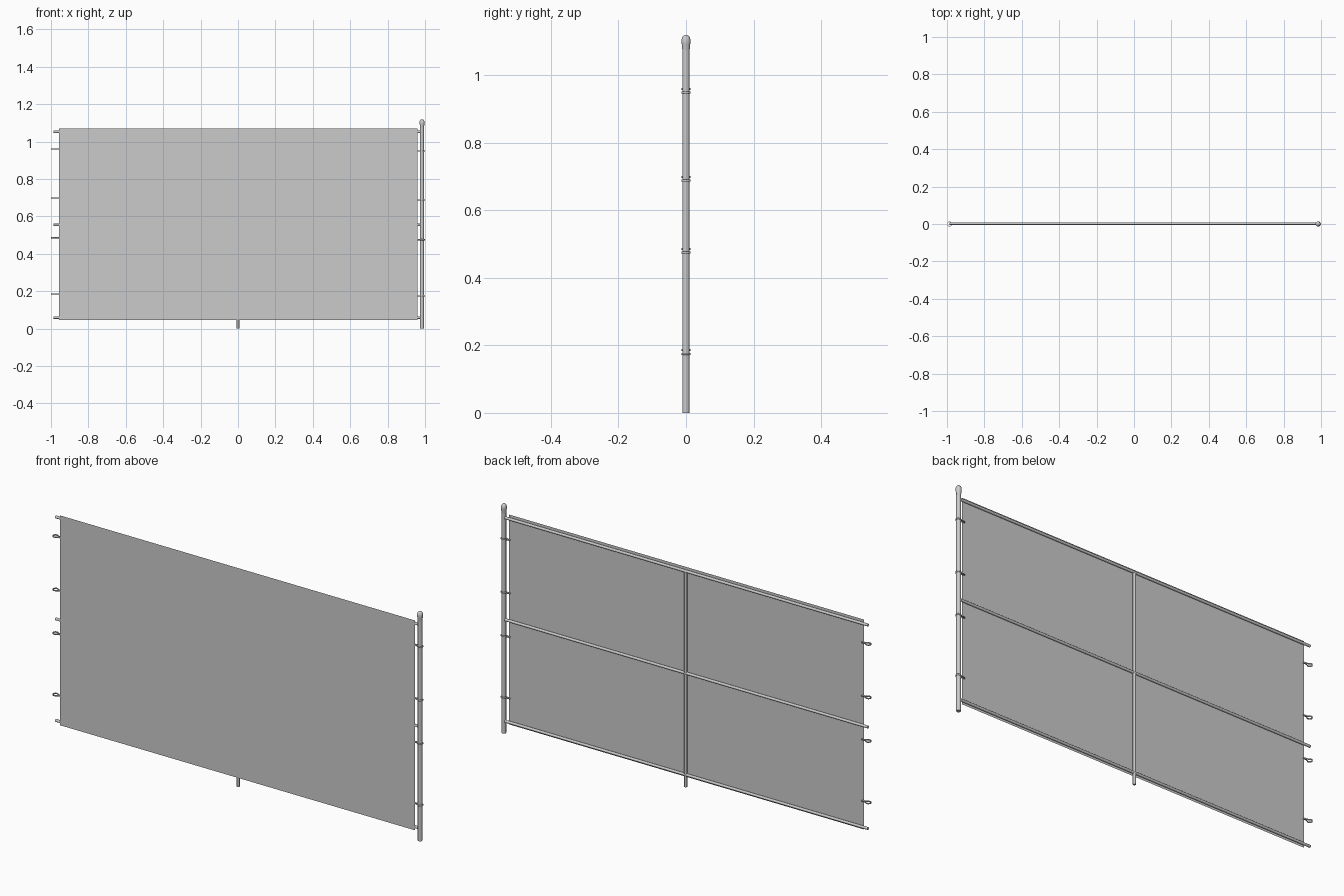
import bpy, bmesh
from math import sin, cos, pi, radians

if "Cube" in bpy.data.objects:
    bpy.data.objects.remove(bpy.data.objects["Cube"])

RAIL_Y = 0.002


def finish(name, bm, smooth=True):
    bmesh.ops.recalc_face_normals(bm, faces=bm.faces)
    me = bpy.data.meshes.new(name)
    bm.to_mesh(me)
    bm.free()
    ob = bpy.data.objects.new(name, me)
    bpy.context.collection.objects.link(ob)
    if smooth:
        bpy.context.view_layer.objects.active = ob
        ob.select_set(True)
        bpy.ops.object.shade_smooth_by_angle(angle=radians(35))
        ob.select_set(False)
    return ob


def lathe(name, profile, x, y=0.0, sides=20):
    """Closed solid of revolution about a vertical axis; profile is (radius, z)."""
    bm = bmesh.new()
    rings = [[bm.verts.new((x + r * cos(2 * pi * i / sides),
                            y + r * sin(2 * pi * i / sides), z))
              for i in range(sides)] for r, z in profile]
    for a, b in zip(rings, rings[1:]):
        for i in range(sides):
            j = (i + 1) % sides
            bm.faces.new((a[i], a[j], b[j], b[i]))
    bm.faces.new(rings[0])
    bm.faces.new(rings[-1])
    return finish(name, bm)


def rail(name, x0, x1, z, r=0.0065):
    ob = lathe(name, [(r, x0), (r, x1)], 0, 0, 16)
    ob.rotation_euler = (0, pi / 2, 0)
    ob.location = (0, RAIL_Y, z)
    return ob


def tension_band(name, side, z):
    """Flat strap looped round a post, pinched to a tail toward the sheet."""
    bm = bmesh.new()
    r, cx, h = 0.0118, 0.986, 0.003
    pts = [(cx + r * cos(a), r * sin(a))
           for a in [radians(-140 + 280 * i / 16) for i in range(17)]]
    pts = [(0.952, -0.002), (0.968, -0.003)] + pts + [(0.968, 0.003), (0.952, 0.002)]
    lo = [bm.verts.new((side * x, y, z - h)) for x, y in pts]
    hi = [bm.verts.new((side * x, y, z + h)) for x, y in pts]
    n = len(pts)
    for i in range(n):
        j = (i + 1) % n
        bm.faces.new((lo[i], lo[j], hi[j], hi[i]))
    ob = finish(name, bm)
    mod = ob.modifiers.new("thickness", "SOLIDIFY")
    mod.thickness = 0.0022
    mod.offset = 0
    return ob


# Fence sheet, a thin plane in front of the frame
bm = bmesh.new()
bm.faces.new([bm.verts.new((x, -0.005, z)) for x, z in
              ((-0.958, 0.045), (0.96, 0.045), (0.96, 1.07), (-0.958, 1.07))])
finish("fence_sheet", bm, False)

# Horizontal rails
for label, z in (("bottom", 0.059), ("middle", 0.555), ("top", 1.053)):
    rail(label + "_rail", -0.986, 0.976, z)

# Middle post and end post
lathe("middle_post", [(0.0068, 0), (0.0068, 1.053)], 0, RAIL_Y)
lathe("end_post", [(0.0103, 0), (0.0103, 1.09)], 0.984)

# Domed cap on the end post
lathe("post_cap", [(0.0108, 1.075), (0.0122, 1.09), (0.0133, 1.096),
                   (0.0133, 1.106), (0.011, 1.113), (0.007, 1.1175),
                   (0.002, 1.1195)], 0.984)

# Tension bands on both sides; the left ones sit slightly higher
for i, z in enumerate((0.175, 0.475, 0.688, 0.949)):
    tension_band(f"right_band_{i + 1}", 1, z)
    tension_band(f"left_band_{i + 1}", -1, z + 0.011)
